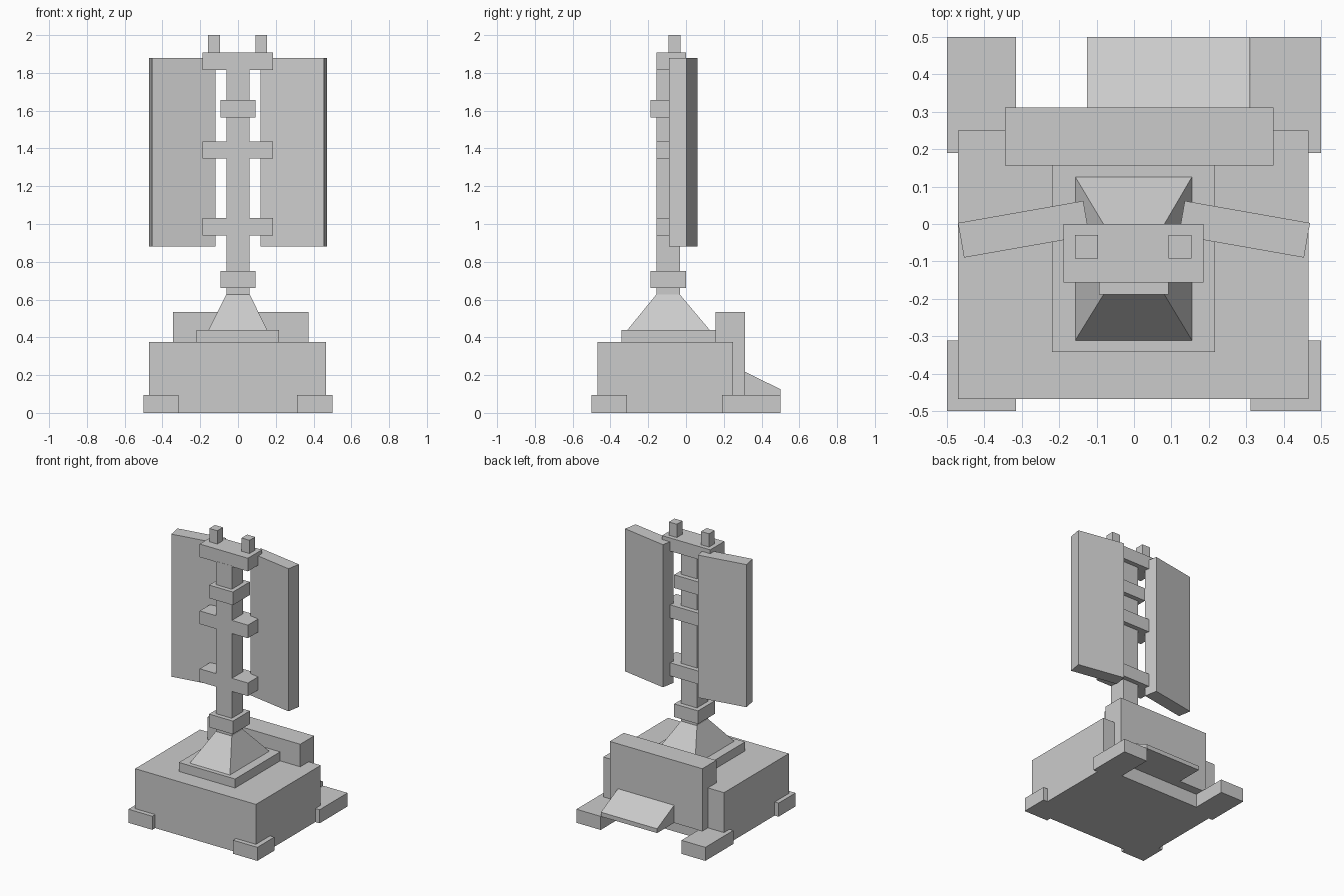
import bpy, bmesh
from math import radians

if "Cube" in bpy.data.objects:
    bpy.data.objects.remove(bpy.data.objects["Cube"])


def mesh_object(name, verts, faces):
    me = bpy.data.meshes.new(name)
    me.from_pydata(verts, [], faces)
    bm = bmesh.new()
    bm.from_mesh(me)
    bmesh.ops.recalc_face_normals(bm, faces=bm.faces)
    bm.to_mesh(me)
    bm.free()
    ob = bpy.data.objects.new(name, me)
    bpy.context.collection.objects.link(ob)
    return ob


def frustum(name, low, high, z0, z1):
    """Four-sided solid between two rectangles (x0, x1, y0, y1)."""
    verts = []
    for (x0, x1, y0, y1), z in ((low, z0), (high, z1)):
        verts += [(x0, y0, z), (x1, y0, z), (x1, y1, z), (x0, y1, z)]
    faces = [(3, 2, 1, 0), (4, 5, 6, 7)]
    faces += [(i, (i + 1) % 4, (i + 1) % 4 + 4, i + 4) for i in range(4)]
    return mesh_object(name, verts, faces)


def box(name, x0, x1, y0, y1, z0, z1):
    return frustum(name, (x0, x1, y0, y1), (x0, x1, y0, y1), z0, z1)


# Base block, corner feet and plinth
box("base", -0.47, 0.467, -0.468, 0.25, 0, 0.375)
for side, x0, x1 in (("left", -0.5, -0.315), ("right", 0.312, 0.5)):
    box(f"front_foot_{side}", x0, x1, -0.5, -0.312, 0, 0.095)
    box(f"back_foot_{side}", x0, x1, 0.19, 0.5, 0, 0.095)
box("plinth", -0.219, 0.217, -0.342, 0.16, 0.375, 0.438)

# Raised box at the back with a sloped step
box("back_box", -0.345, 0.373, 0.157, 0.312, 0.095, 0.533)
profile = [(0.312, 0.095), (0.5, 0.095), (0.5, 0.125), (0.312, 0.218)]
mesh_object("back_ramp",
            [(x, y, z) for x in (-0.126, 0.31) for y, z in profile],
            [(0, 1, 2, 3), (4, 5, 6, 7)]
            + [(i, (i + 1) % 4, (i + 1) % 4 + 4, i + 4) for i in range(4)])

# Tapered foot of the mast and the mast
mast = (-0.062, 0.062, -0.157, -0.033)
frustum("mast_foot", (-0.157, 0.155, -0.311, 0.126), mast, 0.438, 0.627)
box("mast", *mast, 0.627, 1.82)

# Collars around the mast
for i, z in enumerate((0.66, 1.565)):
    box(f"collar_{i}", -0.093, 0.092, -0.188, 0, z, z + 0.092)

# Cross arms and the two posts on top
for i, z in enumerate((0.94, 1.346, 1.815)):
    box(f"cross_arm_{i}", -0.188, 0.186, -0.156, 0, z, z + 0.092)
for side, x in (("left", -0.158), ("right", 0.092)):
    box(f"top_post_{side}", x, x + 0.062, -0.092, -0.03, 1.905, 2.0)

# Angled panels on both sides
for side, s in (("left", -1), ("right", 1)):
    panel = box(f"panel_{side}", -0.17, 0.17, -0.047, 0.047, 0.88, 1.88)
    panel.location = (s * 0.295, -0.014, 0)
    panel.rotation_euler.z = radians(-10 * s)
